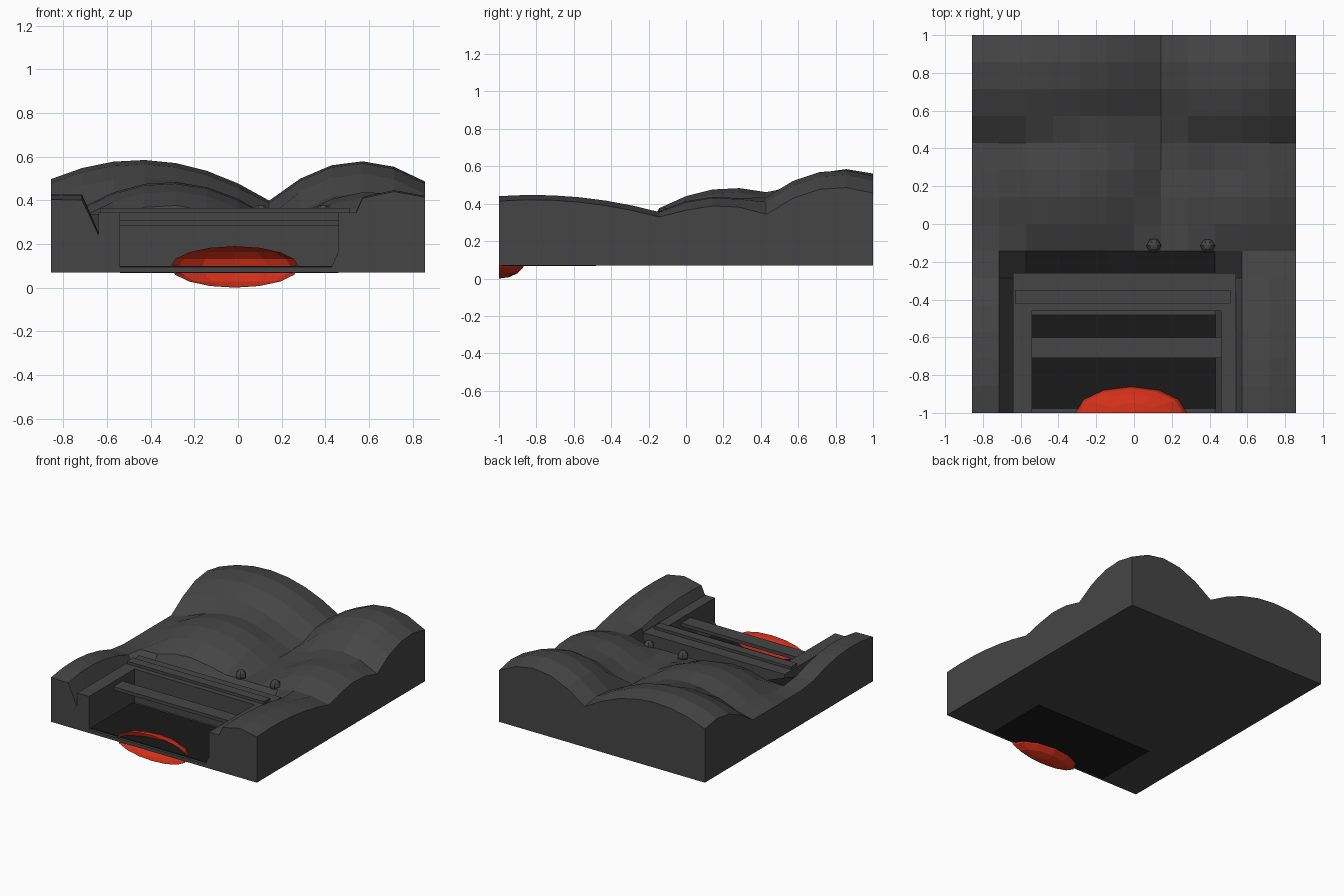
import bpy, bmesh
from mathutils import Vector

if "Cube" in bpy.data.objects:
    bpy.data.objects.remove(bpy.data.objects["Cube"])


def material(name, rgb):
    m = bpy.data.materials.new(name)
    m.diffuse_color = (*rgb, 1)
    m.use_nodes = True
    m.node_tree.nodes["Principled BSDF"].inputs["Base Color"].default_value = m.diffuse_color
    return m


ROCK = material("dark_rock", (0.06, 0.06, 0.06))
BLACK = material("black_floor", (0.01, 0.01, 0.01))
RED = material("red_glow", (0.65, 0.03, 0.01))


def finish(bm, name, mat):
    me = bpy.data.meshes.new(name)
    bm.to_mesh(me)
    bm.free()
    me.materials.append(mat)
    ob = bpy.data.objects.new(name, me)
    bpy.context.collection.objects.link(ob)
    return ob


def box(name, x, y, z, mat=ROCK):
    bm = bmesh.new()
    bmesh.ops.create_cube(bm, size=1)
    for v in bm.verts:
        v.co = [(a + b) / 2 + c * (b - a) for c, (a, b) in zip(v.co, (x, y, z))]
    return finish(bm, name, mat)


# Rounded rock mounds: centre x, y, peak, falloff in x, y
MOUNDS = [(-0.45, 0.85, 0.585, 0.53, 1.05),
          (0.56, 0.82, 0.58, 1.05, 0.95),
          (-0.32, 0.25, 0.485, 0.75, 0.70),
          (0.62, 0.18, 0.44, 0.90, 0.75),
          (-0.80, -0.75, 0.43, 0.50, 0.40),
          (0.72, -0.82, 0.447, 1.40, 0.20)]


def height(x, y):
    if -0.6 < x < 0.45 and y < -0.2:      # sunken pit at the front
        return 0.095
    return max([0.325] + [p - a * (x - cx) ** 2 - b * (y - cy) ** 2
                          for cx, cy, p, a, b in MOUNDS])


# Terrain block: low-poly grid raised over a flat base
bm = bmesh.new()
bmesh.ops.create_grid(bm, x_segments=12, y_segments=14, size=1)
for v in bm.verts:
    v.co = (v.co.x * 0.857, v.co.y, 0.07)
top = bmesh.ops.extrude_face_region(bm, geom=bm.faces[:], use_keep_orig=True)["geom"]
for v in top:
    if isinstance(v, bmesh.types.BMVert):
        v.co.z = height(v.co.x, v.co.y)
bmesh.ops.recalc_face_normals(bm, faces=bm.faces[:])
finish(bm, "rock_terrain", ROCK)

# Pit surround, floor and bars
box("left_pit_wall", (-0.64, -0.54), (-1, -0.46), (0.08, 0.345))
box("right_pit_wall", (0.46, 0.54), (-1, -0.46), (0.08, 0.345))
box("back_pit_wall", (-0.64, 0.54), (-0.46, -0.26), (0.08, 0.345))
box("back_wall_cap", (-0.63, 0.51), (-0.42, -0.35), (0.34, 0.365))
box("cross_bar", (-0.54, 0.46), (-0.71, -0.60), (0.283, 0.308))
box("pit_floor", (-0.54, 0.46), (-0.98, -0.48), (0.066, 0.1), BLACK)

# Small pebbles behind the pit
for i, x in enumerate((0.105, 0.39)):
    bm = bmesh.new()
    bmesh.ops.create_uvsphere(bm, u_segments=6, v_segments=6, radius=0.04)
    for v in bm.verts:
        v.co = Vector((v.co.y + x, v.co.x - 0.115, v.co.z + 0.34))
    finish(bm, f"pebble_{i + 1}", ROCK)

# Flattened red glow, cut off at the front edge
bm = bmesh.new()
bmesh.ops.create_uvsphere(bm, u_segments=12, v_segments=8, radius=1)
bmesh.ops.bisect_plane(bm, geom=bm.verts[:] + bm.edges[:] + bm.faces[:], dist=1e-4,
                       plane_co=(0, 0, 0), plane_no=(0, -1, 0), clear_outer=True)
for v in bm.verts:
    v.co = (v.co.x * 0.295 - 0.015, v.co.y * 0.14 - 1, v.co.z * 0.095 + 0.095)
finish(bm, "red_glow", RED)
